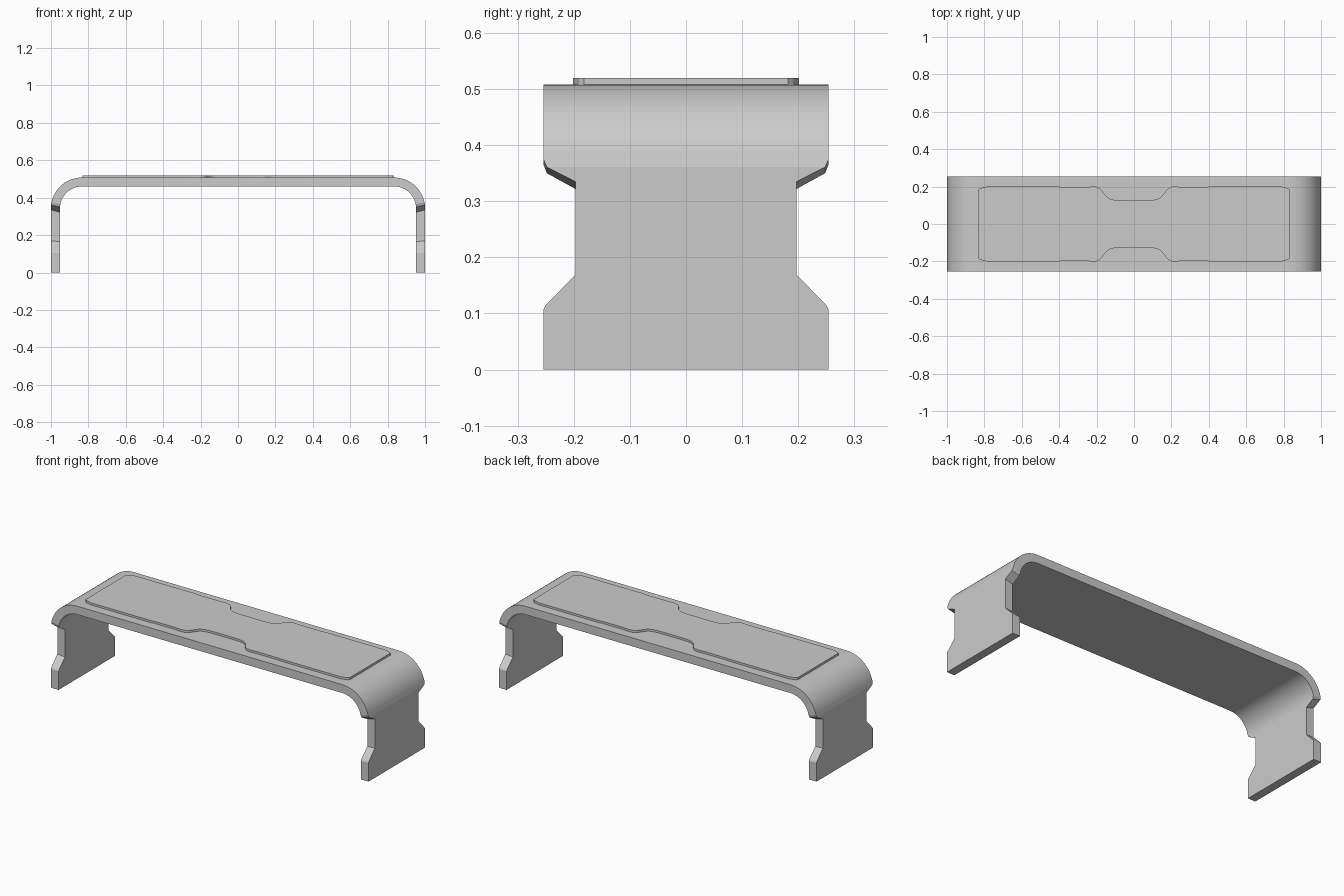
import bpy, bmesh
from math import sin, cos, radians

if "Cube" in bpy.data.objects:
    bpy.data.objects.remove(bpy.data.objects["Cube"])


def finish(bm, name):
    bmesh.ops.recalc_face_normals(bm, faces=bm.faces[:])
    # merge coplanar strips into clean flat faces
    bmesh.ops.dissolve_limit(bm, angle_limit=radians(0.2),
                             verts=bm.verts[:], edges=bm.edges[:])
    mesh = bpy.data.meshes.new(name)
    bm.to_mesh(mesh)
    bm.free()
    obj = bpy.data.objects.new(name, mesh)
    bpy.context.collection.objects.link(obj)
    return obj


def build_frame():
    # Right half of the bent strip: (outer x, outer z, inner x, inner z, half width)
    cx, cz, r_out, r_in = 0.835, 0.343, 0.165, 0.117
    stations = [(1.0, zo, 0.952, zi, w) for zo, zi, w in (
        (0.0, 0.0, 0.254),
        (0.107, 0.105, 0.254),
        (0.115, 0.113, 0.250),
        (0.169, 0.166, 0.197),
        (0.335, 0.322, 0.197),
        (0.361, 0.350, 0.248),
    )]
    steps = 14
    for i in range(steps + 1):
        a = radians(11 + 79 * i / steps)
        stations.append((cx + r_out * cos(a), cz + r_out * sin(a),
                         cx + r_in * cos(a), cz + r_in * sin(a), 0.254))
    # Mirror to the left half
    stations += [(-xo, zo, -xi, zi, w) for xo, zo, xi, zi, w in reversed(stations)]

    bm = bmesh.new()
    rings = [[bm.verts.new(p) for p in ((xo, -w, zo), (xo, w, zo),
                                        (xi, w, zi), (xi, -w, zi))]
             for xo, zo, xi, zi, w in stations]
    for a, b in zip(rings, rings[1:]):
        for k in range(4):
            n = (k + 1) % 4
            bm.faces.new((a[k], a[n], b[n], b[k]))
    bm.faces.new(rings[0])
    bm.faces.new(rings[-1])
    return finish(bm, "bench_frame")


def build_pad():
    # One quarter of the waisted outline, mirrored in x and y
    quarter = [(0.832, 0.182), (0.823, 0.191), (0.785, 0.201), (0.41, 0.201),
               (0.39, 0.198), (0.25, 0.198), (0.22, 0.201), (0.20, 0.199),
               (0.183, 0.191), (0.170, 0.178), (0.155, 0.155), (0.140, 0.140),
               (0.120, 0.131), (0.092, 0.127)]
    half = quarter + [(-x, y) for x, y in reversed(quarter)]
    outline = half + [(x, -y) for x, y in reversed(half)]
    bm = bmesh.new()
    face = bm.faces.new([bm.verts.new((x, y, 0.506)) for x, y in outline])
    top = bmesh.ops.extrude_face_region(bm, geom=[face], use_keep_orig=True)
    bmesh.ops.translate(bm, vec=(0, 0, 0.014),
                        verts=[g for g in top["geom"] if isinstance(g, bmesh.types.BMVert)])
    return finish(bm, "seat_pad")


build_frame()
build_pad()
